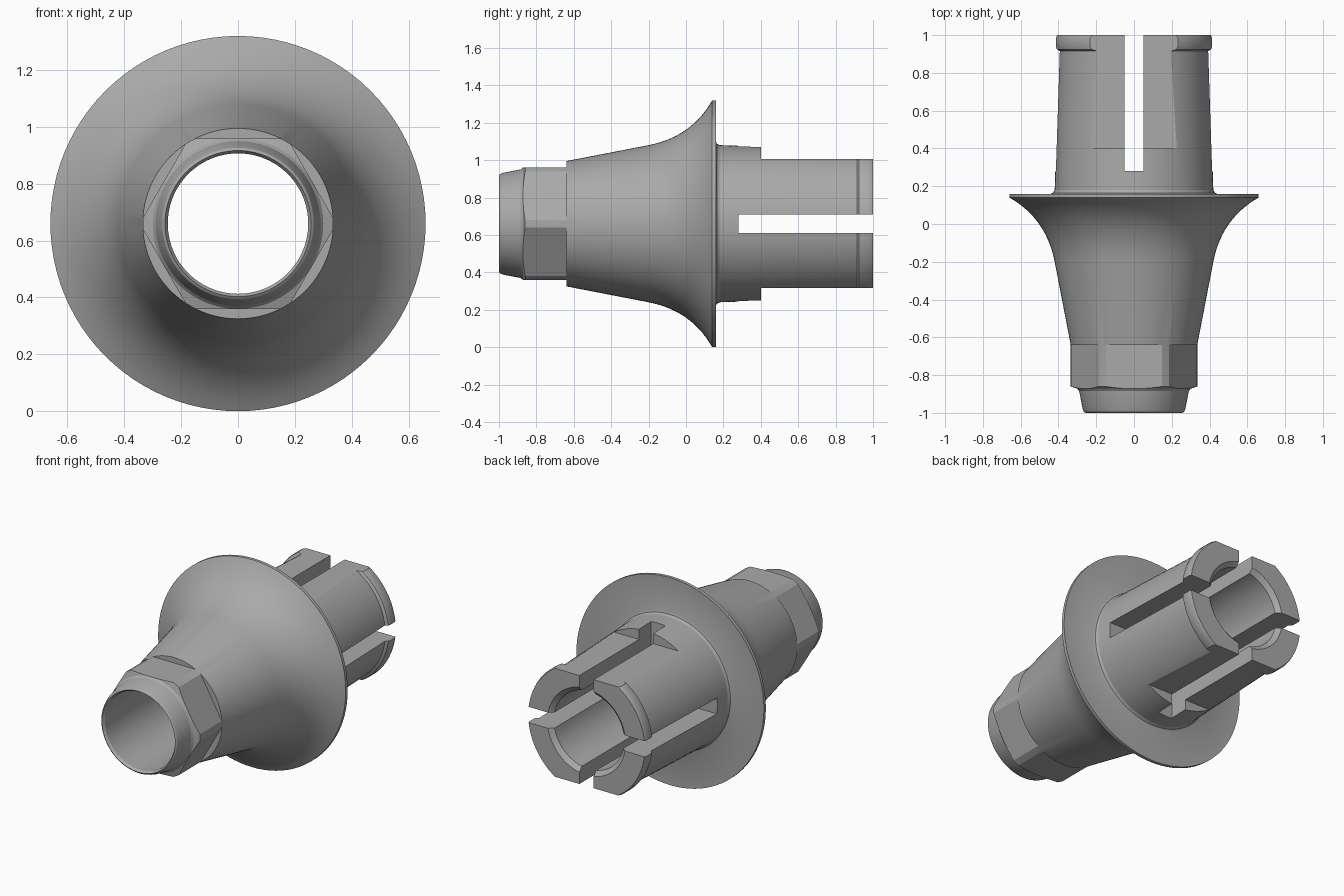
import bpy, bmesh, math
from mathutils import Matrix, Vector

if "Cube" in bpy.data.objects:
    bpy.data.objects.remove(bpy.data.objects["Cube"])

CZ = 0.66          # height of the turning axis, which runs along y
BORE = 0.247

metal = bpy.data.materials.new("brushed grey")
metal.diffuse_color = (0.40, 0.40, 0.40, 1)
metal.use_nodes = True
metal.node_tree.nodes["Principled BSDF"].inputs["Base Color"].default_value = metal.diffuse_color


def finish(name, bm):
    bmesh.ops.recalc_face_normals(bm, faces=bm.faces)
    mesh = bpy.data.meshes.new(name)
    bm.to_mesh(mesh)
    bm.free()
    ob = bpy.data.objects.new(name, mesh)
    bpy.context.collection.objects.link(ob)
    mesh.materials.append(metal)
    return ob


def lathe(name, profile, steps=96):
    """Spin a closed (y, radius) outline around the axis."""
    bm = bmesh.new()
    verts = [bm.verts.new((r, y, CZ)) for y, r in profile]
    edges = [bm.edges.new((verts[i], verts[(i + 1) % len(verts)])) for i in range(len(verts))]
    bmesh.ops.spin(bm, geom=verts + edges, cent=(0, 0, CZ), axis=(0, 1, 0),
                   angle=math.tau, steps=steps, use_merge=True)
    bmesh.ops.remove_doubles(bm, verts=bm.verts, dist=1e-5)
    return finish(name, bm)


def cut_box(body, low, high, turn=0.0):
    """Remove a box, given relative to the axis and turned around it."""
    bm = bmesh.new()
    low, high = Vector(low), Vector(high)
    size, mid = high - low, (low + high) / 2
    bmesh.ops.create_cube(bm, size=1, matrix=Matrix.Translation((0, 0, CZ))
                          @ Matrix.Rotation(turn, 4, 'Y')
                          @ Matrix.Translation(mid) @ Matrix.Diagonal((*size, 1)))
    cutter = finish("cutter", bm)
    cutter.hide_render = True
    mod = body.modifiers.new("cut", 'BOOLEAN')
    mod.operation, mod.solver, mod.object = 'DIFFERENCE', 'EXACT', cutter
    bpy.context.view_layer.objects.active = body
    bpy.ops.object.modifier_apply(modifier=mod.name)
    bpy.data.objects.remove(cutter)


# Flared skirt curve between the cone and the flange rim
a, b, c = Vector((-0.2, 0.42)), Vector((0.03, 0.465)), Vector((0.14, 0.66))
flare = [tuple(a * (1 - t) ** 2 + b * 2 * t * (1 - t) + c * t * t)
         for t in [i / 14 for i in range(15)]]

nose = [(-1, 0.257), (-0.993, 0.266), (-0.975, 0.273), (-0.885, 0.29), (-0.872, 0.3),
        (-0.86, 0.335), (-0.64, 0.335)]
sleeve = [(0.16, 0.66), (0.16, 0.44), (0.165, 0.428), (0.18, 0.42),
          (0.915, 0.396), (0.925, 0.412), (0.94, 0.416), (0.985, 0.416), (1, 0.41)]
bore = [(1, 0.275), (0.975, BORE), (-0.985, BORE)]
body = lathe("abutment_body", nose + flare + sleeve + bore)

# Six wrench flats behind the nose
for i in range(6):
    cut_box(body, (-0.4, -1.1, 0.30), (0.4, -0.64, 0.5), i * math.pi / 3)

# Flats on the top and bottom of the rear sleeve
for i in range(2):
    cut_box(body, (-0.6, 0.40, 0.345), (0.6, 1.1, 0.6), i * math.pi)

# Four slots splitting the sleeve into spring fingers
for i in range(4):
    cut_box(body, (-0.05, 0.28, 0.1), (0.05, 1.1, 0.7), i * math.pi / 2)

bpy.ops.object.select_all(action='DESELECT')
body.select_set(True)
bpy.context.view_layer.objects.active = body
bpy.ops.object.shade_smooth_by_angle(angle=math.radians(25))
